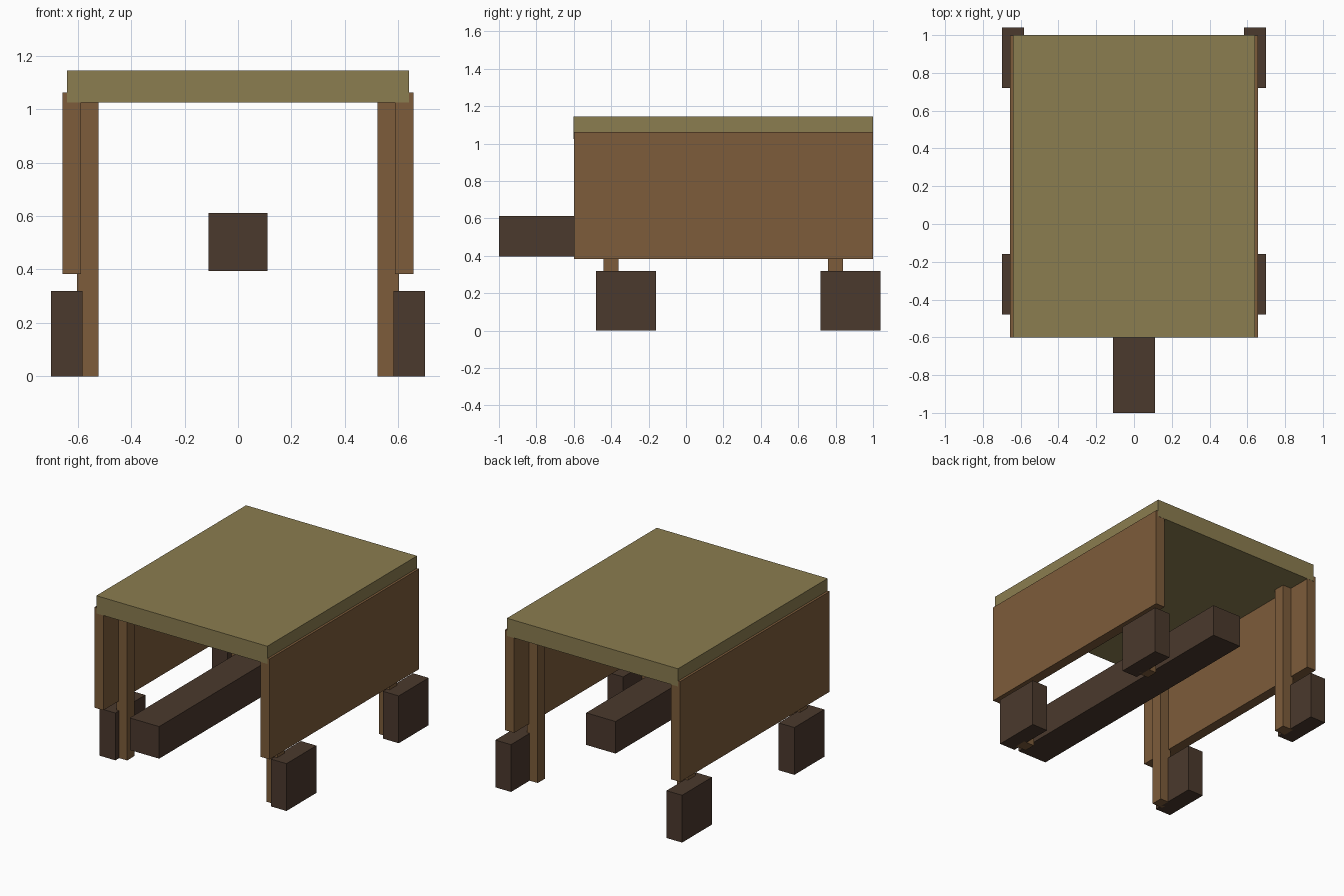
import bpy
import bmesh
from mathutils import Matrix, Vector

default = bpy.data.objects.get("Cube")
if default:
    bpy.data.objects.remove(default, do_unlink=True)


def material(name, r, g, b):
    mat = bpy.data.materials.new(name)
    mat.use_nodes = True
    mat.diffuse_color = (r, g, b, 1)
    mat.node_tree.nodes["Principled BSDF"].inputs["Base Color"].default_value = (r, g, b, 1)
    return mat


def box(name, low, high, mat):
    """Axis-aligned block between two corners, with its origin at its centre."""
    low, high = Vector(low), Vector(high)
    bm = bmesh.new()
    bmesh.ops.create_cube(bm, size=1, matrix=Matrix.Diagonal((*(high - low), 1)))
    mesh = bpy.data.meshes.new(name)
    bm.to_mesh(mesh)
    bm.free()
    mesh.materials.append(mat)
    obj = bpy.data.objects.new(name, mesh)
    obj.location = (low + high) / 2
    bpy.context.collection.objects.link(obj)
    return obj


def side_box(name, side, x_in, x_out, y, z, mat):
    """Block on the left (+1) or right (-1) side."""
    x = sorted((side * x_in, side * x_out))
    return box(name, (x[0], y[0], z[0]), (x[1], y[1], z[1]), mat)


olive = material("olive canvas", 0.258, 0.205, 0.080)
brown = material("brown wood", 0.205, 0.107, 0.043)
dark = material("dark wood", 0.070, 0.041, 0.026)

# Roof slab, a hair longer than the walls so its ends stay clean
box("roof", (-0.64, -0.601, 1.025), (0.64, 1.0, 1.145), olive)

# Central beam running under the roof and out of the front
box("beam", (-0.11, -1.0, 0.395), (0.11, 0.91, 0.612), dark)

# Walls, posts and square wheels on both sides
for label, side in (("left", 1), ("right", -1)):
    side_box(f"{label}_wall", side, 0.587, 0.656, (-0.6, 0.999), (0.383, 1.062), brown)
    for end, y in (("front", -0.4), ("back", 0.8)):
        side_box(f"{label}_{end}_post", side, 0.522, 0.602,
                 (y - 0.04, y + 0.04), (0, 1.04), brown)
        side_box(f"{label}_{end}_wheel", side, 0.582, 0.699,
                 (y - 0.08 - 0.16 + 0.16, y + 0.24), (0, 0.32), dark)
